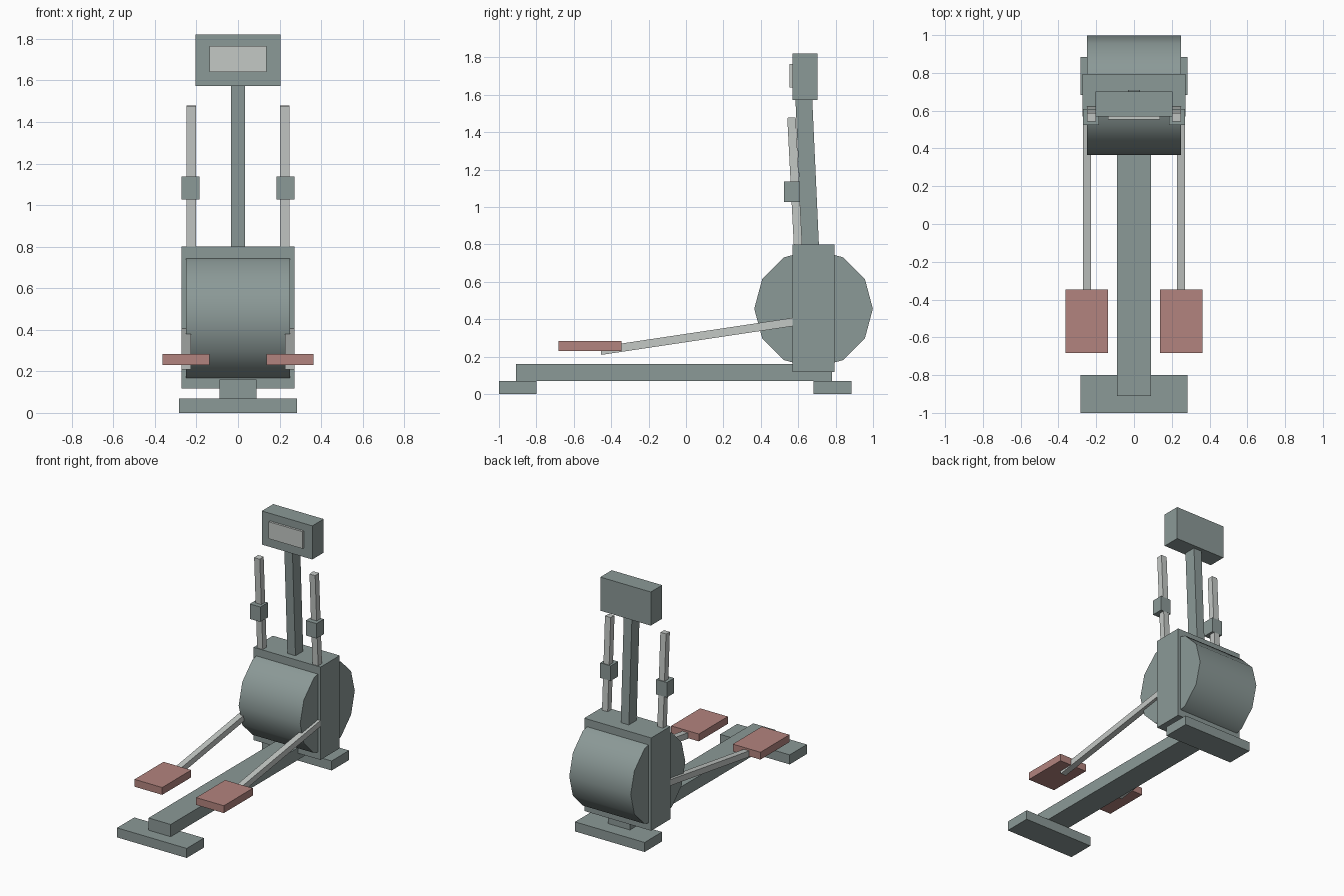
import bpy, bmesh, math
from mathutils import Matrix, Vector

if "Cube" in bpy.data.objects:
    bpy.data.objects.remove(bpy.data.objects["Cube"])


def material(name, rgb):
    m = bpy.data.materials.new(name)
    m.diffuse_color = (*rgb, 1)
    m.use_nodes = True
    m.node_tree.nodes["Principled BSDF"].inputs["Base Color"].default_value = m.diffuse_color
    return m


BODY = material("grey_green", (0.26, 0.32, 0.31))
METAL = material("light_grey", (0.55, 0.58, 0.56))
PEDAL = material("dusty_red", (0.45, 0.23, 0.21))


def finish(name, bm, mat):
    bmesh.ops.recalc_face_normals(bm, faces=bm.faces)
    mesh = bpy.data.meshes.new(name)
    bm.to_mesh(mesh)
    bm.free()
    mesh.materials.append(mat)
    obj = bpy.data.objects.new(name, mesh)
    bpy.context.collection.objects.link(obj)
    return obj


def box(name, x, y, z, mat):
    """Axis-aligned box from (low, high) ranges."""
    bm = bmesh.new()
    size = [r[1] - r[0] for r in (x, y, z)]
    mid = [(r[0] + r[1]) / 2 for r in (x, y, z)]
    bmesh.ops.create_cube(bm, size=1, matrix=Matrix.Translation(mid) @ Matrix.Diagonal((*size, 1)))
    return finish(name, bm, mat)


def bar(name, a, b, width, depth, mat):
    """Square-ended bar between two points in a plane of constant x."""
    a, b = Vector(a), Vector(b)
    d = b - a
    tilt = Matrix.Rotation(math.atan2(-d.y, d.z), 4, 'X')
    bm = bmesh.new()
    bmesh.ops.create_cube(bm, size=1, matrix=Matrix.Translation((a + b) / 2) @ tilt
                          @ Matrix.Diagonal((width, depth, d.length, 1)))
    return finish(name, bm, mat)


# base frame
box("rear_foot", (-0.283, 0.283), (-1.0, -0.8), (0, 0.07), BODY)
box("front_foot", (-0.283, 0.283), (0.683, 0.885), (0, 0.07), BODY)
box("base_beam", (-0.09, 0.09), (-0.91, 0.78), (0.07, 0.16), BODY)

# housing and twelve-sided flywheel drum
box("housing", (-0.272, 0.272), (0.57, 0.793), (0.118, 0.8), BODY)
bm = bmesh.new()
bmesh.ops.create_cone(bm, cap_ends=True, segments=12, radius1=0.317, radius2=0.317, depth=0.5,
                      matrix=Matrix.Translation((0, 0.682, 0.456)) @ Matrix.Rotation(math.pi / 2, 4, 'Y'))
drum = finish("flywheel_drum", bm, BODY)
bpy.context.view_layer.objects.active = drum
drum.select_set(True)
bpy.ops.object.shade_smooth_by_angle(angle=math.radians(40))

# leaning post with console
bar("console_post", (0, 0.67, 0.7), (0, 0.628, 1.62), 0.066, 0.09, BODY)
box("console", (-0.205, 0.205), (0.57, 0.702), (1.573, 1.82), BODY)
box("screen", (-0.138, 0.138), (0.554, 0.572), (1.64, 1.765), METAL)

# paired handles, grips, pedal arms and pedals
for side, s in (("left", -1), ("right", 1)):
    bar(side + "_handle", (s * 0.225, 0.609, 0.6), (s * 0.225, 0.564, 1.478), 0.046, 0.045, METAL)
    box(side + "_grip", sorted((s * 0.185, s * 0.271)), (0.524, 0.61), (1.027, 1.137), BODY)
    bar(side + "_pedal_arm", (s * 0.249, -0.456, 0.231), (s * 0.249, 0.65, 0.397), 0.044, 0.044, METAL)
    box(side + "_pedal", sorted((s * 0.138, s * 0.363)), (-0.683, -0.346), (0.23, 0.284), PEDAL)
